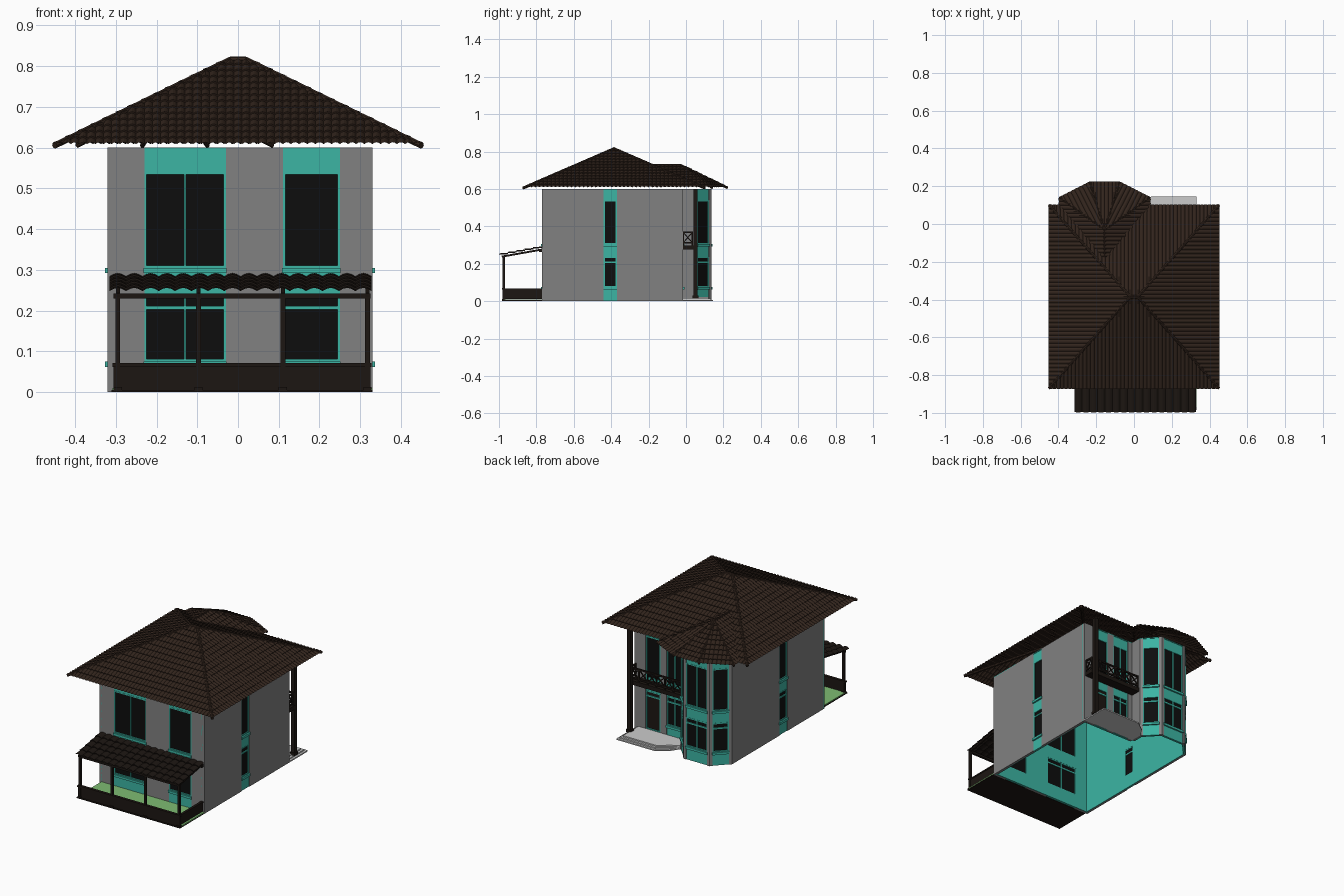
import bpy, bmesh, math
from mathutils import Vector, Matrix

if "Cube" in bpy.data.objects:
    bpy.data.objects.remove(bpy.data.objects["Cube"])

COLORS = {"wall": (0.22, 0.22, 0.22), "teal": (0.045, 0.46, 0.37), "black": (0.004, 0.004, 0.004),
          "brown": (0.032, 0.018, 0.012), "timber": (0.012, 0.008, 0.006), "green": (0.21, 0.5, 0.17)}
MATS = {}
for key, c in COLORS.items():
    MATS[key] = bpy.data.materials.new(key)
    MATS[key].diffuse_color = (*c, 1)
parts = {}
I = Matrix.Identity(4)


def part(name, mat=None):
    if name not in parts:
        parts[name] = (bmesh.new(), mat)
    return parts[name][0]


def box(bm, lo, hi, frame=I):
    lo, hi = Vector(lo), Vector(hi)
    m = frame @ Matrix.Translation((lo + hi) / 2) @ Matrix.Diagonal((*(hi - lo), 1))
    bmesh.ops.create_cube(bm, size=1, matrix=m)


def bar(bm, p, q, w, round_bar=False):
    p, q = Vector(p), Vector(q)
    d = q - p
    m = Matrix.Translation((p + q) / 2) @ d.to_track_quat('Z', 'Y').to_matrix().to_4x4()
    if round_bar:
        bmesh.ops.create_cone(bm, cap_ends=True, segments=8, radius1=w, radius2=w, depth=d.length, matrix=m)
    else:
        bmesh.ops.create_cube(bm, size=1, matrix=m @ Matrix.Diagonal((w, w, d.length, 1)))


def prism(bm, pts, z0, z1):
    f = bm.faces.new([bm.verts.new((x, y, z0)) for x, y in pts])
    ext = bmesh.ops.extrude_face_region(bm, geom=[f])
    bmesh.ops.translate(bm, vec=(0, 0, z1 - z0),
                        verts=[v for v in ext["geom"] if isinstance(v, bmesh.types.BMVert)])
    bmesh.ops.recalc_face_normals(bm, faces=bm.faces)


def tiled_slope(bm, a, b, t1, t2, waves, rows, amp=0.005, lift=0.004):
    """Corrugated, stepped tiles from eave a-b up to the ridge t1-t2, cut along the hips."""
    a, b, t1, t2 = map(Vector, (a, b, t1, t2))
    e = b - a
    u1, u2 = (t1 - a).dot(e) / e.length_squared, (t2 - a).dot(e) / e.length_squared
    up = t1 - (a + e * u1)
    n = e.cross(up).normalized()
    cols = []
    for i in range(waves * 4 + 1):
        u = i / (waves * 4)
        f = 1.0
        if u < u1 - 1e-6:
            f = u / u1
        elif u > u2 + 1e-6:
            f = (1 - u) / (1 - u2)
        w = amp * abs(math.sin(math.pi * i / 4))
        col = []
        for k in range(rows):
            for v, h in ((k / rows, lift), ((k + 1) / rows, 0)):
                v = min(v, f)
                col.append((v >= f - 1e-6, bm.verts.new(a + e * u + up * v + n * (w + h))))
        cols.append(col)
    for c, d in zip(cols, cols[1:]):
        for j in range(len(c) - 1):
            if not (c[j][0] and d[j][0]):
                bm.faces.new((c[j][1], d[j][1], d[j + 1][1], c[j + 1][1]))


# Walls: outline walked counter-clockwise, with full-height teal window strips per wall
# strip: (start, end, panes, kind)
outline = [(-.32, -.77), (.33, -.77), (.33, -.015), (0, -.015), (0, .05), (-.08, .135), (-.24, .135), (-.32, .05)]
strips = [[(.09, .29, 2, "win"), (.43, .57, 1, "win")], [(.33, .40, 1, "win")],
          [(.07, .16, 1, "door"), (.20, .30, 2, "win")], [],
          [(.016, .101, 1, "win")], [(.014, .146, 2, "win")], [(.016, .101, 1, "win")], [(.42, .49, 1, "win")]]
TOP = 0.6
wall, trim = part("wall_panels", "wall"), part("window_surrounds", "teal")
glass, lining = part("window_panes", "black"), part("inner_lining", "teal")
frames, door = part("window_frames", "teal"), part("entrance_door", "timber")

for i, p in enumerate(outline):
    q = outline[(i + 1) % len(outline)]
    d = Vector((q[0] - p[0], q[1] - p[1], 0))
    L = d.length
    d.normalize()
    # local frame: x along wall, y outward, z up
    fr = Matrix(((d.x, d.y, 0, p[0]), (d.y, -d.x, 0, p[1]), (0, 0, 1, 0), (0, 0, 0, 1)))
    s = 0
    for s0, s1, panes, kind in strips[i] + [(L, L, 0, "")]:
        box(wall, (s, -.012, 0), (s0, 0, TOP), fr)
        box(lining, (s, -.016, 0), (s0, -.012, TOP), fr)
        s = s1
        if not panes:
            continue
        holes = [(.02, .235), (.305, .54)] if kind == "door" else [(.075, .237), (.305, .54)]
        z = 0
        for n, (z0, z1) in enumerate(holes):
            box(trim, (s0, -.016, z), (s1, -.003, z0), fr)
            z = z1
            box(door if kind == "door" and n == 0 else glass, (s0, -.012, z0), (s1, -.007, z1), fr)
            t = .006
            box(frames, (s0, -.015, z0), (s1, -.002, z0 + t), fr)
            box(frames, (s0, -.015, z1 - t), (s1, -.002, z1), fr)
            for k in range(panes + 1):
                c = s0 + t / 2 + (s1 - s0 - t) * k / panes
                box(frames, (c - t / 2, -.015, z0), (c + t / 2, -.002, z1), fr)
            if n == 0:
                box(frames, (s0, -.015, .203), (s1, -.002, .211), fr)
            if kind == "win":
                box(frames, (s0 - .002, -.003, z0 - .013), (s1 + .002, .006, z0), fr)
        box(trim, (s0, -.016, z), (s1, -.003, TOP), fr)
prism(part("ceiling", "teal"), outline, .594, .599)

# Main hipped roof
roof = part("main_roof_tiles", "brown")
EZ, x0, y0, y1 = .605, .45, -.87, .10
c = [(-x0, y0, EZ), (x0, y0, EZ), (x0, y1, EZ), (-x0, y1, EZ)]
ra, rb = (-.02, -.385, .815), (.02, -.385, .815)
for a, b, t1, t2 in ((c[0], c[1], ra, rb), (c[1], c[2], rb, rb), (c[2], c[3], rb, ra), (c[3], c[0], ra, ra)):
    tiled_slope(roof, a, b, t1, t2, 45, 14)
caps = part("main_roof_ridge_caps", "brown")
for p, t in zip(c, (ra, rb, rb, ra)):
    bar(caps, p, t, .008, True)
bar(caps, ra, rb, .009, True)

# Bay roof: faceted front with a short ridge running into the main roof
bay = part("bay_roof_tiles", "brown")
apex, back = (-.155, -.03, .728), (-.155, -.175, .728)
e = [(-.395, -.175, EZ), (-.395, .14, EZ), (-.235, .222, EZ), (-.075, .222, EZ), (.085, .14, EZ), (.085, -.175, EZ)]
tiled_slope(bay, e[1], e[0], apex, back, 15, 9)
tiled_slope(bay, e[5], e[4], back, apex, 15, 9)
for a, b in ((e[2], e[1]), (e[3], e[2]), (e[4], e[3])):
    tiled_slope(bay, a, b, apex, apex, 8, 9)
bay_caps = part("bay_roof_ridge_caps", "brown")
for p in e[1:5] + [back]:
    bar(bay_caps, p, apex, .006, True)

# Front veranda
tiled_slope(part("veranda_roof_tiles", "timber"), (-.315, -.995, .243), (.328, -.995, .243),
            (-.315, -.77, .284), (.328, -.77, .284), 16, 5, .008, .005)
vr = part("veranda_frame", "timber")
for x in (-.295, -.097, .11, .318):
    box(vr, (x - .006, -.981, 0), (x + .006, -.969, .24))
    box(vr, (x - .01, -.985, 0), (x + .01, -.965, .012))
    bar(vr, (x, -.985, .238), (x, -.77, .276), .01)
box(vr, (-.305, -.982, .23), (.325, -.968, .242))
box(vr, (-.31, -.785, .262), (.325, -.77, .278))
box(vr, (-.305, -.979, .004), (.325, -.971, .066))
box(vr, (-.308, -.983, .062), (.328, -.967, .071))
box(vr, (.314, -.975, .012), (.322, -.77, .062))
box(vr, (.311, -.975, .06), (.325, -.77, .068))
box(part("veranda_base", "timber"), (-.31, -.985, 0), (.33, -.77, .005))
box(part("veranda_floor", "green"), (-.308, -.97, .005), (.33, -.77, .01))

# Back balcony with crossed railing and its corner column
bal = part("balcony", "timber")
box(bal, (0, -.015, .275), (.325, .04, .298))


def railing(p, q, n):
    p, q = Vector(p), Vector(q)
    for h in (.312, .368):
        bar(bal, (*p, h), (*q, h), .008)
    for k in range(n + 1):
        m = p.lerp(q, k / n)
        bar(bal, (*m, .295), (*m, .37), .007)
        if k < n:
            r = p.lerp(q, (k + 1) / n)
            bar(bal, (*m, .312), (*r, .368), .005)
            bar(bal, (*m, .368), (*r, .312), .005)


railing((0, .034), (.32, .034), 6)
railing((.32, -.015), (.32, .034), 1)
col = part("balcony_column", "timber")
box(col, (.3, .04, .015), (.322, .062, .6))
box(col, (.296, .036, .015), (.326, .066, .03))

# Entrance steps: three tiers with a chamfer beside the bay
steps = part("entrance_steps")
for k in range(3):
    g = .012 * k
    prism(steps, [(0, -.015), (.33 - g, -.015), (.33 - g, .145 - g), (.09 + g * .4, .145 - g), (.03 + g * .4, .1 - g), (0, .055)],
          .007 * k, .007 * (k + 1))

# Turn every collected part into an object
for name, (bm, mat) in parts.items():
    bmesh.ops.remove_doubles(bm, verts=bm.verts, dist=1e-5)
    me = bpy.data.meshes.new(name)
    bm.to_mesh(me)
    bm.free()
    if mat:
        me.materials.append(MATS[mat])
    bpy.context.collection.objects.link(bpy.data.objects.new(name, me))

for m in bpy.data.materials:
    if m.users and not m.is_grease_pencil:
        m.use_nodes = True
        m.node_tree.nodes["Principled BSDF"].inputs["Base Color"].default_value = m.diffuse_color
